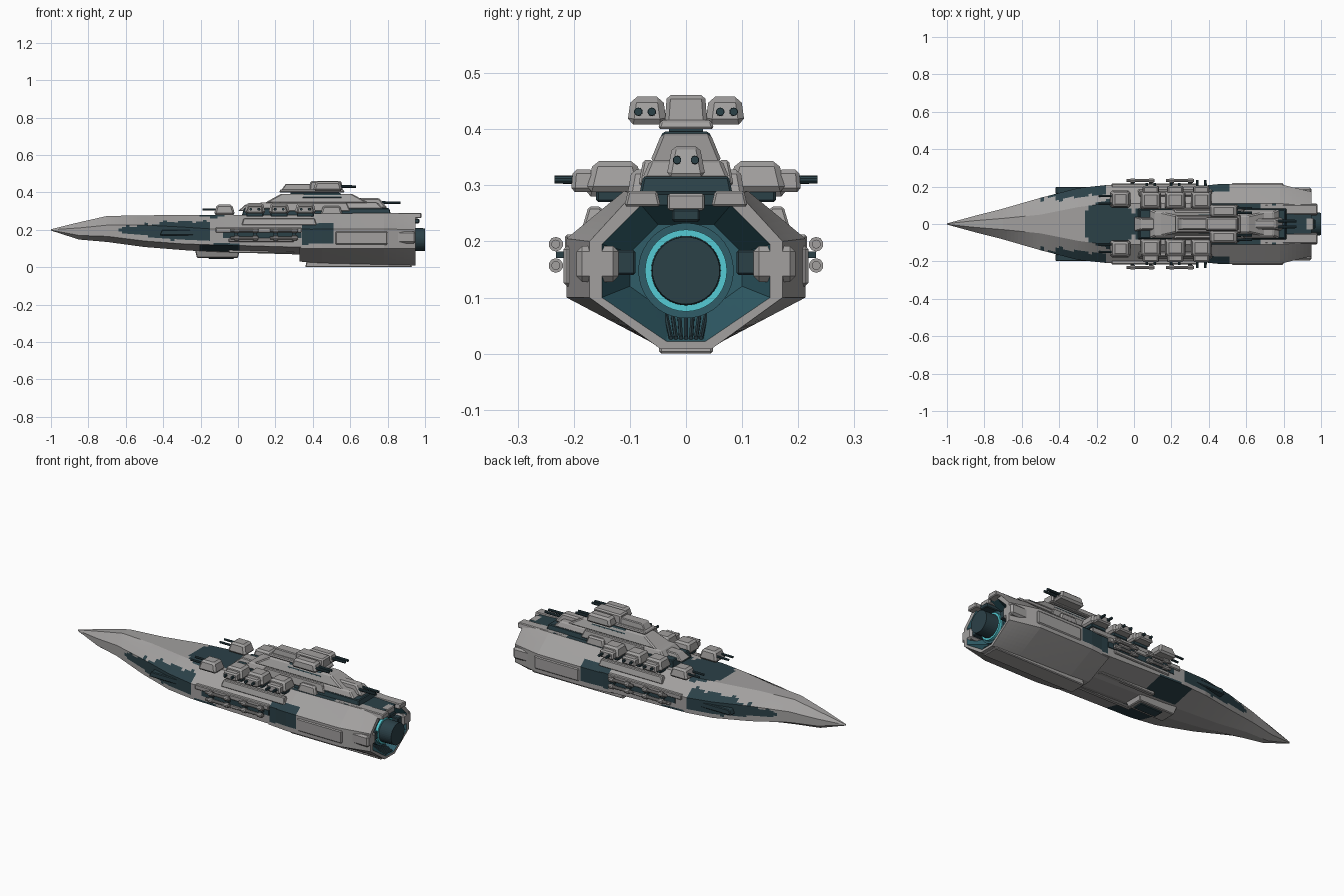
import bpy, bmesh, math
from mathutils import Vector, Matrix

cube = bpy.data.objects.get("Cube")
if cube:
    bpy.data.objects.remove(cube, do_unlink=True)


def material(name, red, green, blue):
    mat = bpy.data.materials.new(name)
    mat.use_nodes = True
    colour = (red, green, blue, 1)
    mat.diffuse_color = colour
    mat.node_tree.nodes["Principled BSDF"].inputs["Base Color"].default_value = colour
    return mat


GREY = material("hull grey", .36, .35, .345)
DARK = material("dark slate", .024, .052, .064)
TEAL = material("deep teal", .03, .11, .14)
GLOW = material("engine cyan", .09, .6, .66)


def finish(name, bm, *mats):
    bmesh.ops.recalc_face_normals(bm, faces=bm.faces)
    mesh = bpy.data.meshes.new(name)
    bm.to_mesh(mesh)
    bm.free()
    for mat in mats:
        mesh.materials.append(mat)
    obj = bpy.data.objects.new(name, mesh)
    bpy.context.collection.objects.link(obj)
    return obj


def block(name, mat, xs, ys, zs, top=(1, 1), shift=0, bevel=.004):
    """Box given by its spans; the top face can be scaled and shifted along x."""
    bm = bmesh.new()
    bmesh.ops.create_cube(bm, size=1)
    for v in bm.verts:
        if v.co.z > 0:
            v.co.x = v.co.x * top[0] + shift
            v.co.y *= top[1]
        v.co = Vector([(s[0] + s[1]) / 2 + c * abs(s[1] - s[0])
                       for s, c in zip((xs, ys, zs), v.co)])
    if bevel:
        bmesh.ops.bevel(bm, geom=bm.edges[:], offset=bevel, segments=1, affect='EDGES')
    return finish(name, bm, mat)


def pair(name, mat, xs, ys, zs, **options):
    for side, label in ((1, "back"), (-1, "front")):
        block(label + "_" + name, mat, xs, sorted(side * y for y in ys), zs, **options)


def rod(name, mat, start, end, radius, tip=None, sides=10):
    start, end = Vector(start), Vector(end)
    axis = end - start
    bm = bmesh.new()
    turn = axis.to_track_quat('Z', 'Y').to_matrix().to_4x4()
    bmesh.ops.create_cone(bm, cap_ends=True, segments=sides, radius1=radius,
                          radius2=radius if tip is None else tip, depth=axis.length,
                          matrix=Matrix.Translation((start + end) / 2) @ turn)
    return finish(name, bm, mat)


def section(x, w, low, chine, shoulder, high, keel, deck, cuts=8):
    """Eight sided cross-section with every edge subdivided."""
    corners = [(-keel, low), (keel, low), (w, chine), (w, shoulder),
               (deck, high), (-deck, high), (-w, shoulder), (-w, chine)]
    points = []
    for i, a in enumerate(corners):
        b = corners[(i + 1) % len(corners)]
        points += [Vector((x, a[0], a[1])).lerp(Vector((x, b[0], b[1])), k / cuts)
                   for k in range(cuts)]
    return points


def camouflage(c):
    """Dark paint regions, by position along the ship."""
    x, y, z = c.x, abs(c.y), c.z
    wave = .006 * math.sin(x * 60) + .004 * math.sin(x * 137)
    if -.65 < x < -.15:
        grow = min(1, (x + .65) / .3)
        if .19 - .045 * grow < z < .205 + .04 * grow + wave:
            return True
    if z > .245:
        if ((x + .13) / .14) ** 2 + (y / .13) ** 2 < 1:
            return True
        if 0 < x < .4 and y < .075 + wave:
            return True
        if x >= .4 and y < .105 - .09 * max(0, x - .6) + wave:
            return True
    if .35 < x + wave < .51 and .12 < z < .235:
        return True
    return -.2 < x + wave < 0 and y > .06 and z < .125


def loft(name, stations, inside=None):
    """Skin the stations; those past index 'inside' form the engine bay lining."""
    bm = bmesh.new()
    rings, lining = [], set()
    for i, (a, b) in enumerate(zip(stations, stations[1:])):
        steps = max(1, round(abs(b[0] - a[0]) / .02))
        for k in range(steps):
            if inside is not None and i >= inside:
                lining.add(len(rings))
            t = k / steps
            rings.append(section(*[p + (q - p) * t for p, q in zip(a, b)]))
    rings.append(section(*stations[-1]))
    rings = [[bm.verts.new(p) for p in ring] for ring in rings]
    for r, (a, b) in enumerate(zip(rings, rings[1:])):
        for j in range(len(a)):
            k = (j + 1) % len(a)
            face = bm.faces.new((a[j], a[k], b[k], b[j]))
            if r in lining:
                face.material_index = 2
            elif camouflage(face.calc_center_median()):
                face.material_index = 1
    bm.faces.new(rings[0])
    bm.faces.new(rings[-1]).material_index = 2 if lining else 0
    return finish(name, bm, GREY, DARK, TEAL)


# Forward hull and the heavier stern armour with its hollow engine bay
loft("forward_hull", [
    (-1, .003, .196, .198, .2, .203, .002, .002),
    (-.85, .044, .148, .17, .21, .24, .015, .018),
    (-.7, .082, .135, .165, .225, .274, .03, .03),
    (-.5, .14, .108, .14, .225, .277, .04, .05),
    (-.3, .192, .092, .125, .215, .28, .05, .09),
    (-.15, .208, .082, .12, .205, .28, .05, .11),
    (.4, .205, .066, .105, .205, .28, .05, .11)])
loft("stern_armour", [
    (.33, .2, .03, .1, .2, .284, .05, .105),
    (.45, .213, .022, .1, .205, .287, .05, .11),
    (.78, .213, .014, .1, .205, .29, .05, .11),
    (.95, .172, .008, .1, .2, .284, .045, .095),
    (.95, .15, .022, .1, .195, .265, .035, .08),
    (.84, .1, .07, .12, .18, .23, .03, .05)], inside=4)
block("keel_plate", GREY, (.36, .93), (-.048, .048), (0, .03), top=(.98, 1))
pair("stern_roof_lip", GREY, (.7, .98), (.045, .11), (.262, .29), top=(1, .8))
block("stern_roof_plate", GREY, (.86, .96), (-.033, .033), (.255, .285))
block("stern_roof_vent", DARK, (.84, .97), (-.025, .025), (.235, .258))
pair("engine_bay_pod", GREY, (.8, .95), (.12, .195), (.128, .192), bevel=.01)
pair("engine_bay_clamp", DARK, (.82, .94), (.09, .125), (.14, .185))
for k in range(-3, 4):
    rod("engine_bay_pipe", DARK, (.84, k * .012, .07), (.945, k * .009, .028), .004, sides=6)

# Main engine
rod("engine_housing", TEAL, (.8, 0, .148), (.91, 0, .148), .085, sides=40)
rod("engine_glow", GLOW, (.85, 0, .148), (.925, 0, .148), .073, sides=40)
rod("engine_core", DARK, (.85, 0, .148), (1, 0, .148), .064, .06, sides=40)

# Broadside galleries and armour strips on the flanks
pair("side_armour", GREY, (.52, .8), (.2, .218), (.12, .192), bevel=.006)
pair("upper_gallery", GREY, (-.12, .34), (.19, .216), (.185, .212))
pair("lower_gallery", GREY, (-.05, .3), (.19, .214), (.135, .155))
pair("gallery_recess", DARK, (-.08, .34), (.195, .211), (.155, .185), bevel=0)
pair("shoulder_rail", GREY, (.02, .42), (.14, .185), (.225, .262), top=(.95, .5))
pair("bow_recess_rail", DARK, (-.42, -.17), (.16, .199), (.17, .2), top=(.9, .95))
for side in (-1, 1):
    for start in (-.04, .17):
        for z in (.157, .195):
            y = side * .232
            rod("torpedo_tube", GREY, (start, y, z), (start + .15, y, z), .008)
            for x in (start + .02, start + .12):
                rod("tube_collar", GREY, (x, y, z), (x + .025, y, z), .013)
        for x in (start + .02, start + .12):
            block("tube_bracket", DARK, (x, x + .02), sorted((side * .2, side * .232)),
                  (.17, .182), bevel=0)

# Belly pods
block("belly_pod", GREY, (-.22, .0), (-.045, .045), (.05, .1), top=(1.1, 1.4))
block("belly_dark_pod", DARK, (-.16, -.02), (-.03, .03), (.045, .06))
pair("belly_rail", GREY, (-.05, .3), (.075, .1), (.075, .105))

# Broadside turrets on the shoulder deck
for index, x in enumerate((.09, .22, .36)):
    pair("turret_base", DARK, (x - .045, x + .045), (.09, .16), (.27, .295))
    pair("turret_body", GREY, (x - .058, x + .058), (.075, .178), (.288, .343),
         top=(.75, .75), bevel=.01)
    pair("turret_mantlet", GREY, (x - .045, x + .045), (.16, .205), (.288, .328),
         top=(.9, .85), bevel=.007)
    reach = .234 if index == 2 else .218
    for side in (-1, 1):
        for dx in (-.022, .022):
            rod("turret_barrel", DARK, (x + dx, side * .18, .31),
                (x + dx, side * reach, .31), .008, .007)

# Forward and aft turrets
for side in (-1, 1):
    for dy in (-.02, .02):
        y = side * .13 + dy
        rod("bow_barrel", DARK, (-.1, y, .308), (-.19, y, .308), .006)
pair("bow_turret", GREY, (-.13, -.015), (.085, .18), (.28, .335), top=(.7, .75), bevel=.01)
pair("aft_turret", GREY, (.44, .56), (.05, .105), (.28, .328), top=(.75, .7), bevel=.008)

# Command tower, stepped from a broad dark deck to the bridge neck
block("tower_deck", DARK, (.02, .82), (-.085, .085), (.275, .316), top=(.97, .9))
block("tower_foot", GREY, (.08, .78), (-.078, .078), (.312, .345), top=(.9, .82), bevel=.006)
block("tower_body", GREY, (.14, .7), (-.064, .064), (.342, .392), top=(.68, .68), bevel=.006)
block("tower_collar", DARK, (.34, .56), (-.054, .054), (.368, .396), top=(.9, .75))
block("tower_prow", GREY, (.0, .16), (-.04, .04), (.3, .335), top=(.7, .7), shift=.1)
pair("tower_fairing", GREY, (.2, .6), (.05, .085), (.3, .345), top=(.9, .5))
block("stern_turret", GREY, (.62, .8), (-.035, .035), (.315, .37), top=(.7, .7), shift=-.1, bevel=.008)
for y in (-.016, .016):
    rod("stern_barrel", DARK, (.74, y, .345), (.87, y, .345), .008, .007)

# Bridge with twin rear-facing gun housings
block("bridge_neck", DARK, (.28, .54), (-.03, .03), (.385, .41), bevel=0)
block("bridge_floor", GREY, (.22, .57), (-.05, .05), (.4, .416), top=(.96, .9))
block("bridge_front", GREY, (.23, .42), (-.034, .034), (.41, .446), top=(.85, .85), shift=.06)
block("bridge_cabin", GREY, (.38, .56), (-.038, .038), (.408, .461), top=(.92, .9), bevel=.007)
pair("bridge_gun_housing", GREY, (.4, .56), (.034, .105), (.408, .458), top=(.8, .8), bevel=.011)
for side in (-1, 1):
    for dy in (-.012, .012):
        y = side * .073 + dy
        rod("bridge_barrel", DARK, (.52, y, .431), (.63, y, .431), .008, .007)
